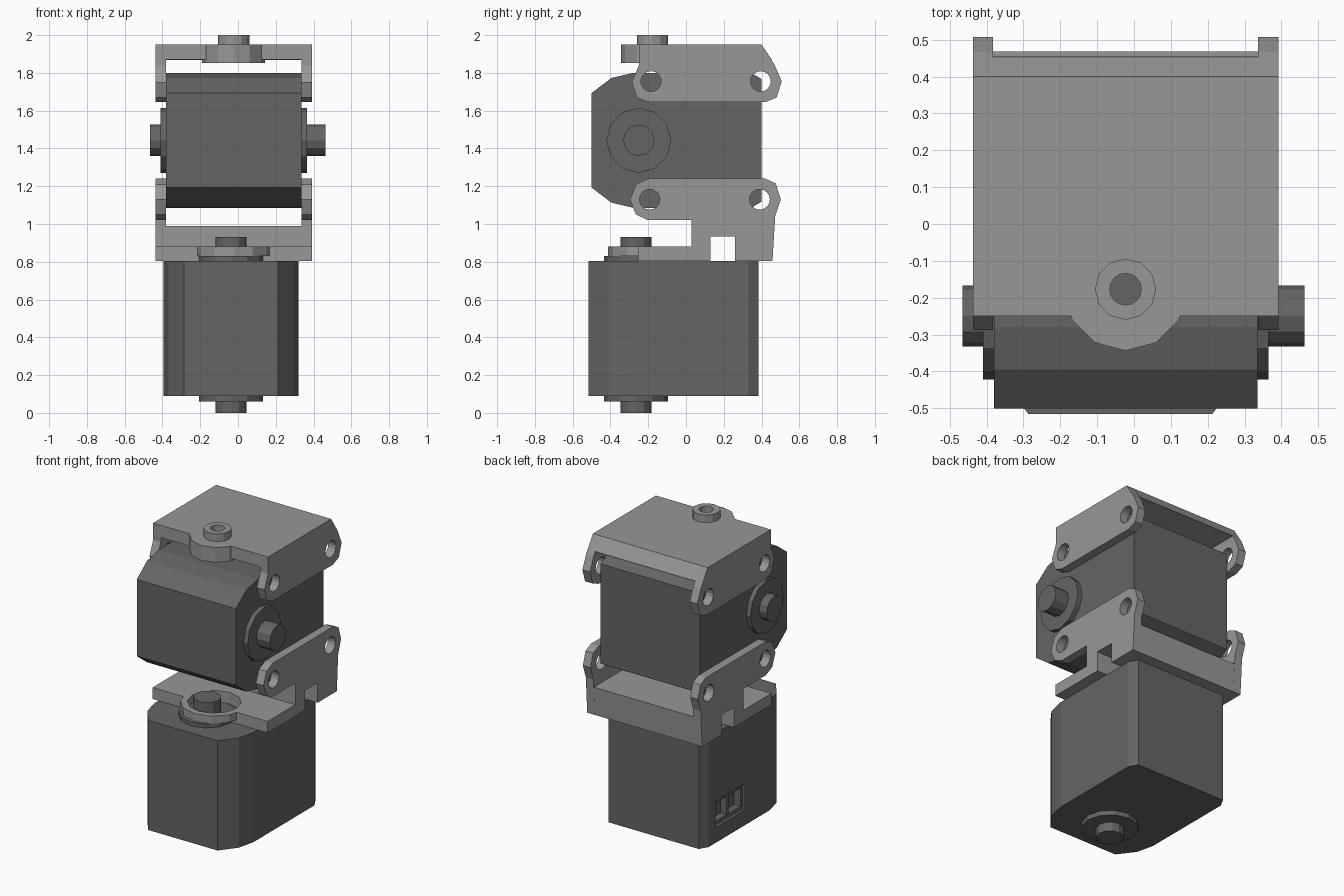
import bpy
import bmesh
import math
from mathutils import Matrix, Vector

old = bpy.data.objects.get("Cube")
if old:
    bpy.data.objects.remove(old, do_unlink=True)


def material(name, level):
    m = bpy.data.materials.new(name)
    m.use_nodes = True
    m.diffuse_color = (level, level, level, 1)
    bsdf = next(n for n in m.node_tree.nodes if n.type == 'BSDF_PRINCIPLED')
    bsdf.inputs["Base Color"].default_value = (level, level, level, 1)
    return m


DARK = material("dark grey", 0.13)
LIGHT = material("light grey", 0.31)


def finish(name, bm, mat):
    bmesh.ops.recalc_face_normals(bm, faces=bm.faces)
    mesh = bpy.data.meshes.new(name)
    bm.to_mesh(mesh)
    bm.free()
    mesh.materials.append(mat)
    ob = bpy.data.objects.new(name, mesh)
    bpy.context.collection.objects.link(ob)
    return ob


def extrude(name, points, axis, lo, hi, mat):
    """Extrude a profile along x (points are y, z) or along z (points are x, y)."""
    bm = bmesh.new()
    if axis == 'X':
        verts = [bm.verts.new((lo, a, b)) for a, b in points]
        shift = Vector((hi - lo, 0, 0))
    else:
        verts = [bm.verts.new((a, b, lo)) for a, b in points]
        shift = Vector((0, 0, hi - lo))
    face = bm.faces.new(verts)
    ext = bmesh.ops.extrude_face_region(bm, geom=[face])
    moved = [v for v in ext["geom"] if isinstance(v, bmesh.types.BMVert)]
    bmesh.ops.translate(bm, verts=moved, vec=shift)
    return finish(name, bm, mat)


def box(name, x, y, z, mat):
    return extrude(name, [(x[0], y[0]), (x[1], y[0]), (x[1], y[1]), (x[0], y[1])],
                   'Z', z[0], z[1], mat)


def cylinder(name, axis, centre, radius, lo, hi, mat, sides=12):
    """Cylinder along x (centre is y, z) or along z (centre is x, y)."""
    pts = []
    for i in range(sides):
        t = math.tau * i / sides
        pts.append((centre[0] + radius * math.cos(t), centre[1] + radius * math.sin(t)))
    return extrude(name, pts, axis, lo, hi, mat)


def combine(ob, tools, operation):
    """Apply boolean tools to an object and remove them."""
    bpy.context.view_layer.objects.active = ob
    for tool in tools:
        mod = ob.modifiers.new("shape", 'BOOLEAN')
        mod.operation = operation
        mod.solver = 'EXACT'
        mod.object = tool
        bpy.ops.object.modifier_apply(modifier=mod.name)
        bpy.data.objects.remove(tool, do_unlink=True)


def motor_profile(depth_back, depth_front, centre, across_first):
    """Motor outline: broad front corners, small back corners, mirrored across."""
    half = [(depth_back, 0.325), (depth_back - 0.055, 0.357),
            (depth_front + 0.22, 0.357), (depth_front + 0.105, 0.33), (depth_front, 0.25)]
    pts = half + [(d, -w) for d, w in reversed(half)]
    if across_first:
        return [(centre + w, d) for d, w in pts]
    return [(d, centre + w) for d, w in pts]


# Lower motor
AX, AY = -0.037, -0.265
lower = extrude("lower_motor_body", motor_profile(0.385, -0.515, AX, True),
                'Z', 0.09, 0.805, DARK)
socket = [box("socket_rim", (-0.5, -0.375), (-0.045, 0.26), (0.19, 0.36), DARK)]
for y in (-0.025, 0.118):
    socket.append(box("socket_cell", (-0.5, -0.33), (y, y + 0.122), (0.215, 0.335), DARK))
combine(lower, socket, 'DIFFERENCE')
cylinder("lower_motor_bottom_disc", 'Z', (AX, AY), 0.17, 0.06, 0.09, DARK)
cylinder("lower_motor_bottom_shaft", 'Z', (AX, AY), 0.083, 0, 0.06, DARK)
cylinder("lower_motor_top_disc", 'Z', (AX, AY), 0.17, 0.805, 0.83, DARK)
cylinder("lower_motor_top_shaft", 'Z', (AX, AY), 0.083, 0.83, 0.93, DARK)

# Upper motor, lying on its side
UP = (-0.25, 1.443)
extrude("upper_motor_body", motor_profile(0.4, -0.5, UP[1], False), 'X', -0.38, 0.335, DARK)
cylinder("upper_motor_right_disc", 'X', UP, 0.172, -0.41, -0.38, DARK)
cylinder("upper_motor_left_disc", 'X', UP, 0.172, 0.335, 0.365, DARK)
cylinder("upper_motor_right_shaft", 'X', UP, 0.083, -0.465, -0.41, DARK)
cylinder("upper_motor_left_shaft", 'X', UP, 0.083, 0.365, 0.462, DARK)

SIDES = {"right": (-0.437, -0.382), "left": (0.337, 0.392)}


def side_plates(name, points, holes, notch=None):
    plates = []
    for side, (lo, hi) in SIDES.items():
        plate = extrude(f"{name}_{side}_side", points, 'X', lo, hi, LIGHT)
        cuts = [cylinder("hole", 'X', h, 0.054, lo - 0.1, hi + 0.1, LIGHT, 16) for h in holes]
        combine(plate, cuts, 'DIFFERENCE')
        plates.append(plate)
    return plates


# Top bracket: two eared sides, a cover plate and a bored boss
side_plates("top_bracket",
            [(-0.25, 1.95), (0.4, 1.95), (0.468, 1.845), (0.507, 1.755), (0.48, 1.67),
             (0.42, 1.645), (-0.2, 1.645), (-0.26, 1.67), (-0.287, 1.75), (-0.25, 1.84)],
            [(-0.185, 1.755), (0.395, 1.755)])
INNER = (SIDES["right"][1], SIDES["left"][0])
cover = extrude("top_bracket_cover",
                [(-0.25, 1.87), (0.455, 1.87), (0.455, 1.868), (0.4, 1.95), (-0.25, 1.95)],
                'X', *INNER, LIGHT)
BOSS = (-0.023, -0.177)
combine(cover, [cylinder("boss", 'Z', BOSS, 0.167, 1.853, 1.95, LIGHT),
                cylinder("stub", 'Z', BOSS, 0.083, 1.9, 2.0, LIGHT)], 'UNION')
combine(cover, [cylinder("bore", 'Z', BOSS, 0.043, 1.8, 2.1, LIGHT, 16)], 'DIFFERENCE')

# Lower bracket: eared sides standing on a base with a cable channel
side_plates("lower_bracket",
            [(-0.2, 1.24), (0.42, 1.24), (0.475, 1.215), (0.502, 1.13), (0.472, 1.04),
             (0.458, 0.805), (0.26, 0.805), (0.26, 0.935), (0.13, 0.935), (0.13, 0.805),
             (-0.255, 0.805), (-0.255, 0.88), (0.03, 0.88), (0.03, 1.02), (-0.2, 1.02),
             (-0.265, 1.05), (-0.297, 1.13), (-0.265, 1.21)],
            [(-0.192, 1.13), (0.39, 1.13)])
base = extrude("lower_bracket_base",
               [(0.468, 0.99), (0.458, 0.805), (0.26, 0.805), (0.26, 0.935), (0.13, 0.935),
                (0.13, 0.805), (-0.255, 0.805), (-0.255, 0.88), (0.03, 0.88), (0.03, 0.99)],
               'X', *INNER, LIGHT)
RING = (-0.024, -0.21)
combine(base, [cylinder("ring", 'Z', RING, 0.203, 0.83, 0.88, LIGHT)], 'UNION')
combine(base, [cylinder("opening", 'Z', RING, 0.16, 0.7, 0.95, LIGHT)], 'DIFFERENCE')
